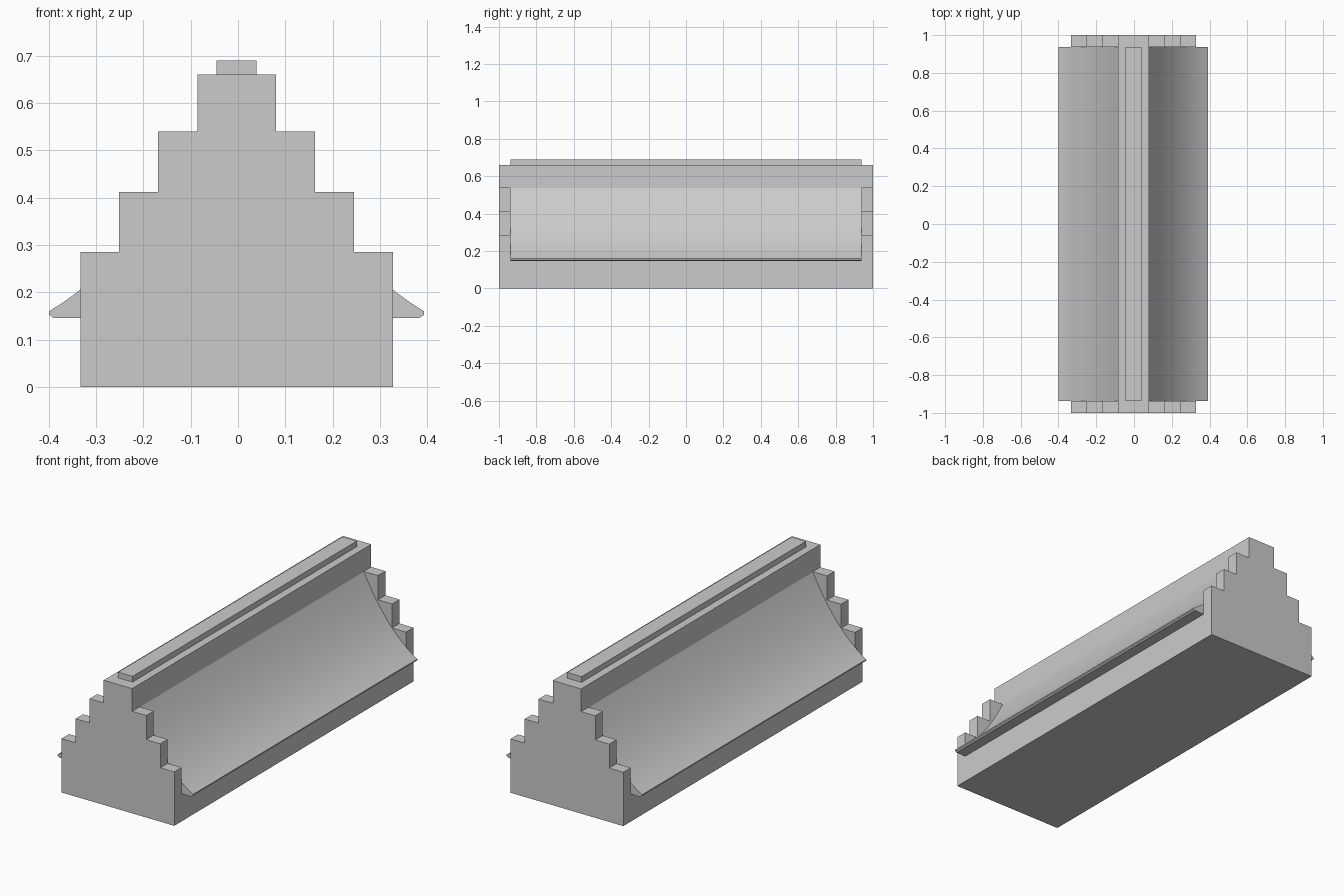
import bpy, bmesh, math

if "Cube" in bpy.data.objects:
    bpy.data.objects.remove(bpy.data.objects["Cube"])

CX = -0.003          # slight sideways offset of the symmetric profile
INNER = 0.938        # inner face of the gable walls


def extrude_profile(name, half, y0, y1):
    """Mirror a right-hand (x, z) outline and extrude it along y."""
    outline = half + [(-x, z) for x, z in reversed(half)]
    bm = bmesh.new()
    face = bm.faces.new([bm.verts.new((x + CX, y0, z)) for x, z in outline])
    ext = bmesh.ops.extrude_face_region(bm, geom=[face], use_keep_orig=True)
    moved = [g for g in ext["geom"] if isinstance(g, bmesh.types.BMVert)]
    bmesh.ops.translate(bm, verts=moved, vec=(0, y1 - y0, 0))
    bmesh.ops.recalc_face_normals(bm, faces=bm.faces)
    mesh = bpy.data.meshes.new(name)
    bm.to_mesh(mesh)
    bm.free()
    obj = bpy.data.objects.new(name, mesh)
    bpy.context.collection.objects.link(obj)
    return obj


def curve(p0, p1, p2, n):
    """Quadratic curve points from p0 to p2."""
    pts = []
    for i in range(n + 1):
        t = i / n
        pts.append(tuple((1 - t) ** 2 * a + 2 * t * (1 - t) * b + t * t * c
                         for a, b, c in zip(p0, p1, p2)))
    return pts


# Stepped gable walls at both ends
steps = [(0.33, 0.285), (0.248, 0.412), (0.166, 0.54), (0.083, 0.66)]
gable, z = [], 0.0
for x, top in steps:
    gable += [(x, z), (x, top)]
    z = top
extrude_profile("front_gable", gable, -1.0, -INNER)
extrude_profile("back_gable", gable, INNER, 1.0)

# House body: walls, eaves, concave roof slopes and upright ridge wall
body = [(0.33, 0), (0.33, 0.146), (0.386, 0.146), (0.396, 0.153)]
body += curve((0.396, 0.16), (0.222, 0.262), (0.083, 0.538), 12)
body += [(0.083, 0.66)]
roof = extrude_profile("walls_and_roof", body, -INNER, INNER)
bpy.context.view_layer.objects.active = roof
roof.select_set(True)
bpy.ops.object.shade_smooth_by_angle(angle=math.radians(25))

# Ridge cap
extrude_profile("ridge_cap", [(0.042, 0.65), (0.042, 0.69)], -INNER, INNER)
